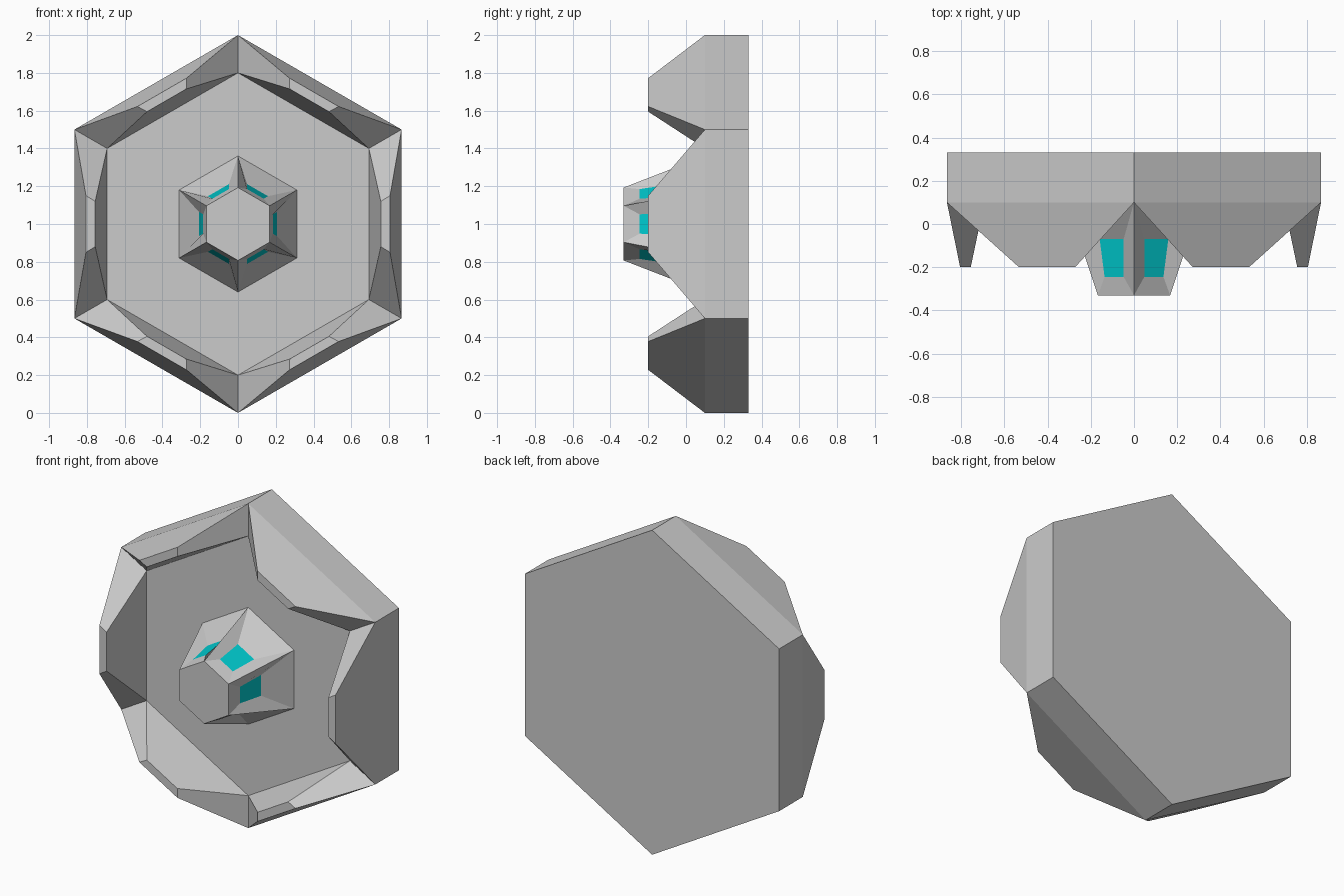
import bpy, bmesh
from math import sin, cos, radians, sqrt

if "Cube" in bpy.data.objects:
    bpy.data.objects.remove(bpy.data.objects["Cube"])

H = sqrt(3) / 2
Y_BACK, Y_FLOOR, Y_RIM, Y_BOSS = 0.33, 0.10, -0.20, -0.33


def side_point(k, d, s, y):
    """Point for hexagon side k: d outwards from the axis, s along the side."""
    a = radians(60 * k)
    return (d * cos(a) - s * sin(a), y, 1 + d * sin(a) + s * cos(a))


def add_object(name, bm, drop=()):
    """Weld, orient outwards, then remove the buried contact faces."""
    bmesh.ops.recalc_face_normals(bm, faces=bm.faces)
    bmesh.ops.delete(bm, geom=list(drop), context='FACES_ONLY')
    mesh = bpy.data.meshes.new(name)
    bm.to_mesh(mesh)
    bm.free()
    obj = bpy.data.objects.new(name, mesh)
    bpy.context.collection.objects.link(obj)
    return obj


def loft(bm, low, high):
    """Closed solid between two rings; returns the low cap."""
    n = len(low)
    a = [bm.verts.new(p) for p in low]
    b = [bm.verts.new(p) for p in high]
    for i in range(n):
        j = (i + 1) % n
        bm.faces.new((a[i], a[j], b[j], b[i]))
    bm.faces.new(b)
    return bm.faces.new(a)


def hexagon(r, y):
    return [side_point(k, r * H, r / 2, y) for k in range(6)]


# Hexagonal base plate
bm = bmesh.new()
loft(bm, hexagon(1, Y_BACK), hexagon(1, Y_FLOOR))
add_object("base_plate", bm)

# Tapered rim wall on each side
for k in range(6):
    bm = bmesh.new()
    low = [(H, -0.5), (H, 0.5), (0.8 * H, 0.4), (0.8 * H, -0.4)]
    high = [(0.805, -0.15), (0.805, 0.15), (0.756, 0.12), (0.756, -0.12)]
    cap = loft(bm, [side_point(k, d, s, Y_FLOOR) for d, s in low],
               [side_point(k, d, s, Y_RIM) for d, s in high])
    add_object(f"rim_wall_{k + 1}", bm, [cap])

# Central boss with a sunken window in every side
bm = bmesh.new()
low = [bm.verts.new(p) for p in hexagon(0.36, Y_FLOOR)]
high = [bm.verts.new(p) for p in hexagon(0.193, Y_BOSS)]
cap = bm.faces.new(low)
bm.faces.new(high)
for k in range(6):
    outer = [low[k - 1], low[k], high[k], high[k - 1]]
    pane = [(0.207, -0.064, -0.07), (0.207, 0.064, -0.07),
            (0.184, 0.051, -0.245), (0.184, -0.051, -0.245)]
    inner = [bm.verts.new(side_point(k, *p)) for p in pane]
    for i in range(4):
        j = (i + 1) % 4
        bm.faces.new((outer[i], outer[j], inner[j], inner[i]))
    bm.faces.new(inner).material_index = 1
boss = add_object("central_boss", bm, [cap])

# Grey shell and teal window panes
grey = bpy.data.materials.new("grey")
grey.diffuse_color = (0.8, 0.8, 0.8, 1)
grey.use_nodes = True
grey.node_tree.nodes["Principled BSDF"].inputs["Base Color"].default_value = grey.diffuse_color
teal = bpy.data.materials.new("teal_glass")
teal.diffuse_color = (0.0, 0.6, 0.63, 1)
teal.use_nodes = True
teal.node_tree.nodes["Principled BSDF"].inputs["Base Color"].default_value = teal.diffuse_color
boss.data.materials.append(grey)
boss.data.materials.append(teal)
